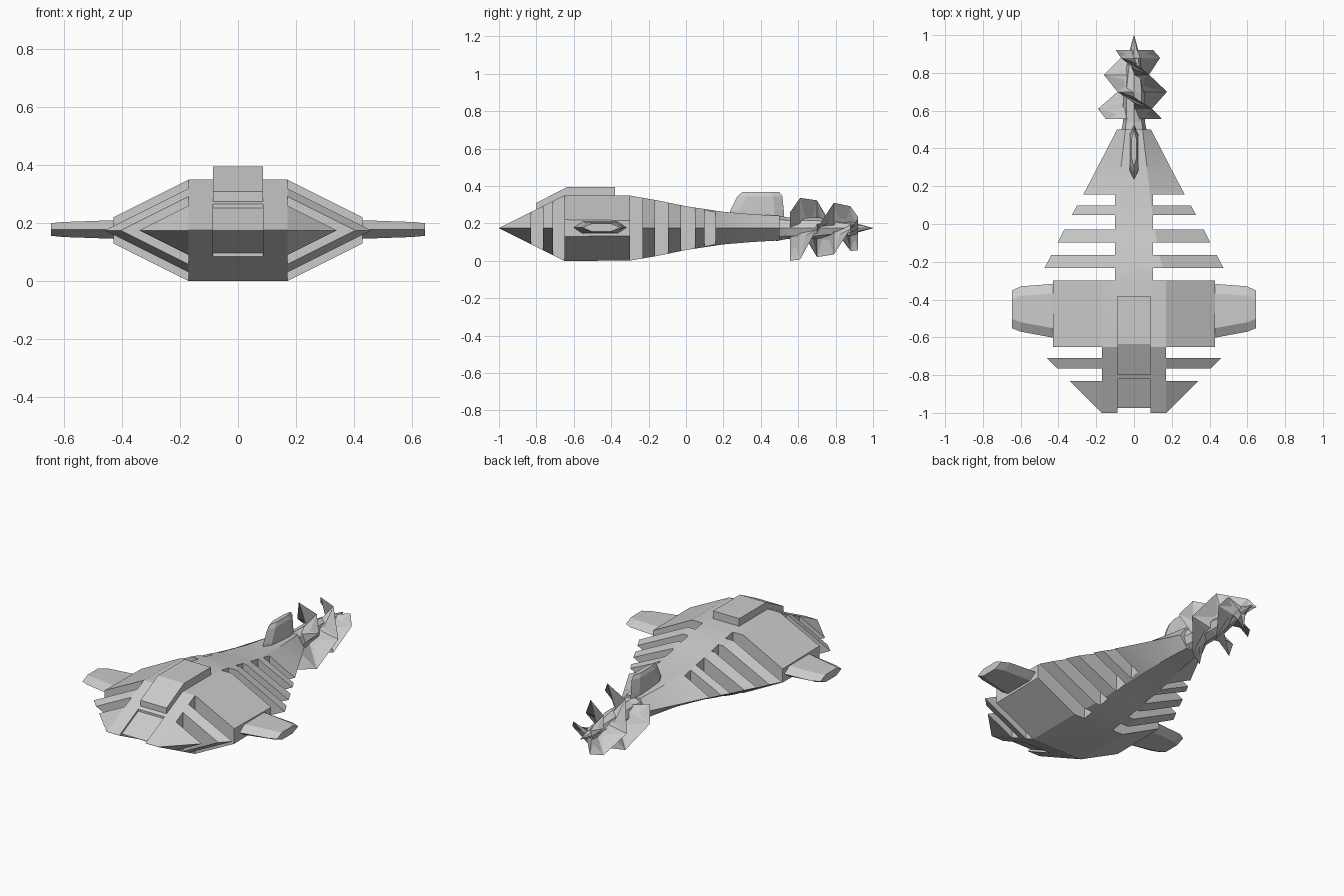
import bpy, bmesh
from math import sin, cos, radians

if "Cube" in bpy.data.objects:
    bpy.data.objects.remove(bpy.data.objects["Cube"])

MID = 0.175  # height of the hull's side edge


def make(name, bm):
    bmesh.ops.recalc_face_normals(bm, faces=bm.faces)
    me = bpy.data.meshes.new(name)
    bm.to_mesh(me)
    bm.free()
    ob = bpy.data.objects.new(name, me)
    bpy.context.collection.objects.link(ob)
    return ob


def loft(name, rings):
    bm = bmesh.new()
    vs = [[bm.verts.new(p) for p in r] for r in rings]
    n = len(rings[0])
    for a, b in zip(vs, vs[1:]):
        for i in range(n):
            j = (i + 1) % n
            bm.faces.new((a[i], a[j], b[j], b[i]))
    bm.faces.new(vs[0])
    bm.faces.new(vs[-1])
    return make(name, bm)


def prism(name, profile, half):
    """Side profile in (y, z), extruded across x."""
    return loft(name, [[(x, y, z) for y, z in profile] for x in (-half, half)])


def side_box(x0, x1, y0, y1):
    return loft("cutter", [[(x, y0, -0.1), (x, y1, -0.1), (x, y1, 0.5), (x, y0, 0.5)]
                           for x in (x0, x1)])


# Hull: six-sided loft from sharp nose to narrow tail
def hull_ring(y, flat, edge, h):
    return [(-edge, y, MID), (-flat, y, MID + h), (flat, y, MID + h),
            (edge, y, MID), (flat, y, MID - h), (-flat, y, MID - h)]


hull = loft("hull", [hull_ring(*s) for s in (
    (-1.0, 0.17, 0.171, 0.0005), (-0.65, 0.17, 0.52, 0.175),
    (-0.30, 0.17, 0.51, 0.174), (-0.15, 0.13, 0.43, 0.148), (0.0, 0.105, 0.355, 0.117),
    (0.2, 0.08, 0.245, 0.087), (0.36, 0.062, 0.162, 0.074), (0.5, 0.045, 0.09, 0.066))])

# Cutters: rib slots, clipped wing roots and the sunken nose panel
cutters = []
for s in (-1, 1):
    for inner, y0, y1 in ((0.17, -0.83, -0.765), (0.17, -0.71, -0.65), (0.10, -0.30, -0.232),
                          (0.10, -0.165, -0.097), (0.10, -0.028, 0.048), (0.10, 0.098, 0.157)):
        # the foremost slot separates the nose rib from the next rib
        cutters.append(side_box(s * inner, s * 0.8, y0, y1))
    cutters.append(side_box(s * 0.43, s * 0.8, -0.66, -0.29))
cutters.append(prism("cutter", [(-1.1, 0.4), (-0.82, 0.4), (-0.82, 0.2525), (-0.975, MID),
                                (-0.82, 0.0975), (-0.82, -0.05), (-1.1, -0.05)], 0.087))
for c in cutters:
    m = hull.modifiers.new("cut", 'BOOLEAN')
    m.operation, m.solver, m.object = 'DIFFERENCE', 'EXACT', c
bpy.context.view_layer.update()
done = bpy.data.meshes.new_from_object(
    hull.evaluated_get(bpy.context.evaluated_depsgraph_get()))
hull.modifiers.clear()
hull.data = done
for c in cutters:
    bpy.data.objects.remove(c)
bpy.context.view_layer.objects.active = hull
hull.select_set(True)
bpy.ops.object.shade_smooth_by_angle(angle=radians(20))

# Roof block
prism("roof_block", [(-0.8, 0.25), (-0.8, 0.31), (-0.635, 0.395), (-0.38, 0.395),
                     (-0.38, 0.30), (-0.62, 0.30)], 0.087)


# Stubby side fins
def fin_ring(x, y0, y1, h):
    c, e = 0.178, 0.05
    return [(x, y0, c), (x, y0 + e, c + h), (x, y1 - e, c + h),
            (x, y1, c), (x, y1 - e, c - h), (x, y0 + e, c - h)]


fins = loft("side_fins", [fin_ring(*s) for s in (
    (0.40, -0.607, -0.315, 0.033), (0.60, -0.57, -0.33, 0.026), (0.645, -0.552, -0.352, 0.022))])
fins.modifiers.new("mirror", 'MIRROR')


# Dorsal fin: stacked boat-shaped outlines
def dorsal_ring(z, y0, y1, w):
    e = 0.05
    return [(0, y0, z), (w, y0 + e, z), (w, y1 - e, z),
            (0, y1, z), (-w, y1 - e, z), (-w, y0 + e, z)]


loft("dorsal_fin", [dorsal_ring(*s) for s in (
    (0.21, 0.23, 0.525, 0.024), (0.27, 0.237, 0.523, 0.024),
    (0.345, 0.275, 0.515, 0.022), (0.367, 0.30, 0.50, 0.013))])


# Tail screw: three blades twisted around the core
def star(y, angle, r, core):
    pts = []
    for k in range(3):
        for off, rad in ((-30, core), (0, r), (30, core)):
            a = radians(angle + 120 * k + off)
            pts.append((rad * cos(a), y, MID - 0.003 + rad * sin(a)))
    return pts


loft("tail_screw", [star(*s) for s in (
    (0.555, -90, 0.172, 0.055), (0.61, -60, 0.19, 0.055), (0.70, 0, 0.175, 0.05),
    (0.79, 60, 0.16, 0.045), (0.88, 120, 0.138, 0.038), (0.92, 147, 0.115, 0.03))])

# Screw core with pointed tip
loft("screw_core", [[(r * cos(radians(45 * i)), y, MID + r * sin(radians(45 * i)))
                     for i in range(8)]
                    for y, r in ((0.48, 0.07), (0.54, 0.058), (0.7, 0.058),
                                 (0.9, 0.028), (1.0, 0.001))])
